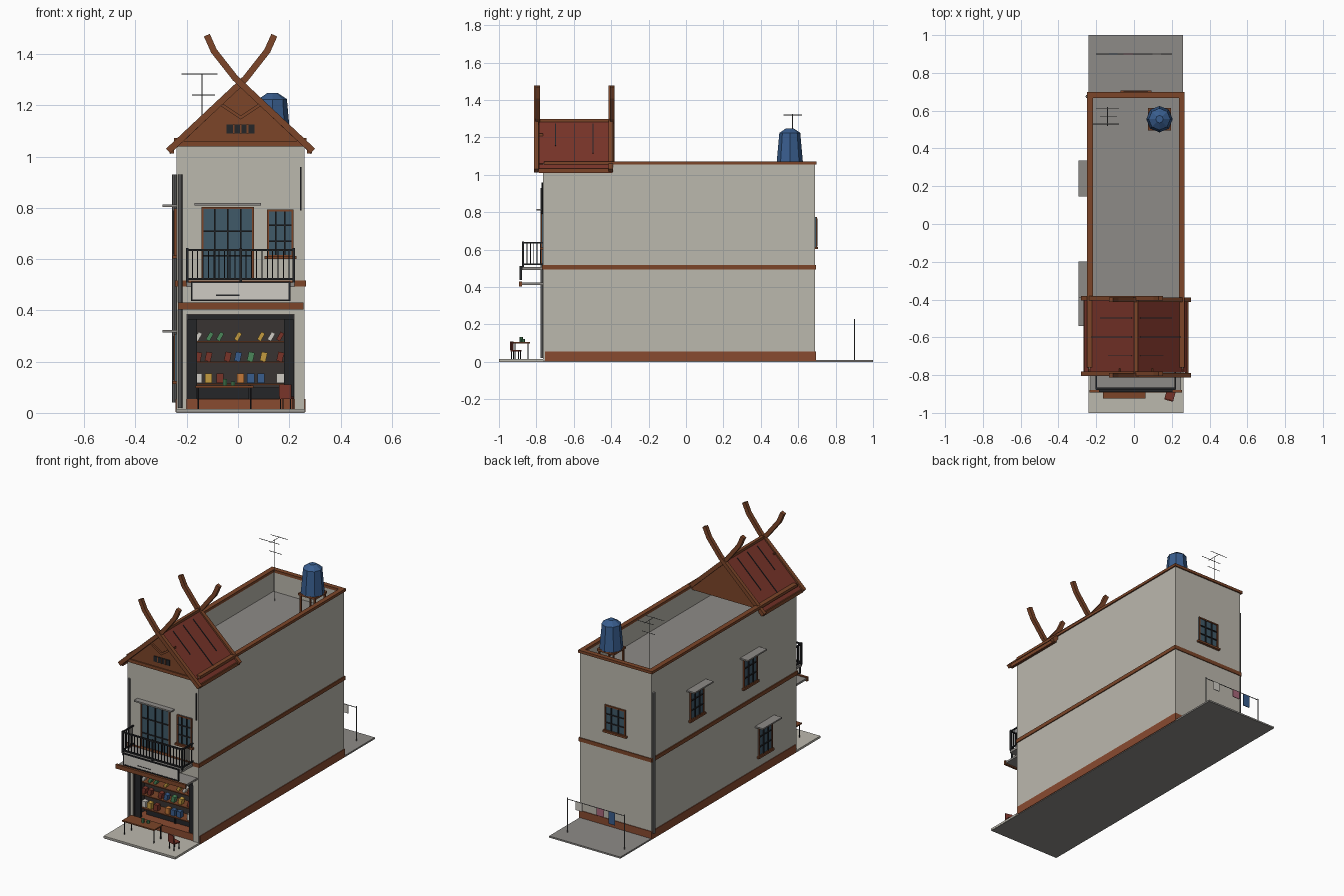
import bpy, bmesh, math, random
from mathutils import Matrix, Vector

if "Cube" in bpy.data.objects:
    bpy.data.objects.remove(bpy.data.objects["Cube"])

random.seed(4)
CX = 0.01  # building centre line


def mat(name, r, g, b):
    m = bpy.data.materials.new(name)
    m.diffuse_color = (r, g, b, 1)
    m.use_nodes = True
    m.node_tree.nodes["Principled BSDF"].inputs["Base Color"].default_value = m.diffuse_color
    return m


WALL = mat("plaster", .50, .48, .42)
CONC = mat("concrete", .27, .26, .245)
BROWN = mat("timber", .20, .06, .022)
BRICK = mat("brick_paint", .25, .07, .03)
RED = mat("roof_red", .19, .034, .022)
GLASS = mat("glass", .05, .10, .14)
DARK = mat("dark_metal", .018, .019, .022)
INNER = mat("shop_interior", .04, .034, .032)
BLUE = mat("tank_blue", .04, .11, .27)
PIPE = mat("pipe_grey", .16, .16, .16)
WHITE = mat("white", .62, .60, .55)
YELLOW = mat("yellow", .55, .33, .05)
GREEN = mat("green", .07, .24, .10)
ORANGE = mat("orange", .55, .19, .04)
PINK = mat("pink", .40, .14, .20)


def finish(name, bm, m):
    bmesh.ops.recalc_face_normals(bm, faces=bm.faces)
    me = bpy.data.meshes.new(name)
    bm.to_mesh(me)
    bm.free()
    me.materials.append(m)
    ob = bpy.data.objects.new(name, me)
    bpy.context.collection.objects.link(ob)
    return ob


def boxes(name, m, *items, M=Matrix()):
    """Each item is x0, x1, y0, y1, z0, z1."""
    bm = bmesh.new()
    for x0, x1, y0, y1, z0, z1 in items:
        t = Matrix.Translation(((x0 + x1) / 2, (y0 + y1) / 2, (z0 + z1) / 2))
        s = Matrix.Diagonal((x1 - x0, y1 - y0, z1 - z0, 1))
        bmesh.ops.create_cube(bm, size=1, matrix=M @ t @ s)
    return finish(name, bm, m)


def prism(name, m, profile, y0, y1):
    """Extrude an x,z profile along y."""
    bm = bmesh.new()
    f = bm.faces.new([bm.verts.new((CX + x, y0, z)) for x, z in profile])
    r = bmesh.ops.extrude_face_region(bm, geom=[f])
    bmesh.ops.translate(bm, vec=(0, y1 - y0, 0), verts=[v for v in r["geom"] if isinstance(v, bmesh.types.BMVert)])
    return finish(name, bm, m)


def rods(name, m, r, *pairs, sides=6):
    bm = bmesh.new()
    for a, b in pairs:
        a, b = Vector(a), Vector(b)
        q = (b - a).to_track_quat('Z', 'Y').to_matrix().to_4x4()
        bmesh.ops.create_cone(bm, cap_ends=True, segments=sides, radius1=r, radius2=r, depth=(b - a).length,
                              matrix=Matrix.Translation((a + b) / 2) @ q)
    return finish(name, bm, m)


def cut(ob, *box):
    c = boxes("cutter", WALL, box)
    c.hide_render = True
    mod = ob.modifiers.new("cut", 'BOOLEAN')
    mod.operation, mod.object, mod.solver = 'DIFFERENCE', c, 'EXACT'
    bpy.context.view_layer.objects.active = ob
    bpy.ops.object.modifier_apply(modifier=mod.name)
    bpy.data.objects.remove(c)


# Ground and main body
boxes("ground_slab", CONC, (-.24, .26, -1, 1, 0, .01))
boxes("front_pavement", WALL, (-.242, .262, -1, -.765, .002, .015))
body = boxes("main_walls", WALL, (-.24, .26, -.765, .69, .005, 1.06))
cut(body, -.22, .24, -.74, .67, .93, 1.2)
cut(body, -.20, .22, -.9, -.65, .012, .385)
boxes("roof_deck", CONC, (-.221, .241, -.741, .671, .92, .934))
boxes("base_band", BRICK, (-.244, .264, -.755, .694, .004, .055))
boxes("floor_band", BROWN, (-.246, .266, -.769, .695, .493, .517))
boxes("parapet_cap", BROWN, (-.25, -.218, -.76, .698, 1.055, 1.072), (.238, .268, -.76, .698, 1.055, 1.072),
      (-.25, .268, .668, .698, 1.055, 1.072))

# Shop front: interior, shutters, shelves and goods
boxes("shop_lining", INNER, (-.2, .22, -.656, -.65, .055, .385), (-.2, -.196, -.76, -.65, .055, .385),
      (.216, .22, -.76, -.65, .055, .385), (-.2, .22, -.76, -.65, .381, .385))
boxes("shutter_rails", DARK, (-.2, -.16, -.75, -.735, .03, .38), (.18, .22, -.75, -.735, .03, .38),
      (-.2, .22, -.76, -.73, .365, .385), (-.16, .18, -.69, -.67, .056, .10), (.04, .05, -.7, -.68, .02, .11))
shelf_z = (.115, .2, .28)
boxes("shop_shelves", BROWN, *[(-.18, .18, -.735, -.655, z - .006, z) for z in shelf_z])
stock = ((.155, .037, (-.155, -.115, -.07, .01, .05, .09, .165), 0),
         (.2, .036, (-.155, -.115, -.04, 0, .05, .10, .165), 12),
         (.28, .034, (-.155, -.11, -.07, .0, .09, .13, .165), 30))
palette = (RED, WHITE, YELLOW, BLUE, GREEN, ORANGE)
for z, (_, h, xs, tilt) in zip(shelf_z, stock):
    for i, x in enumerate(xs):
        M = Matrix.Translation((x, -.71, z + h / 2 + .001)) @ Matrix.Rotation(math.radians(tilt), 4, 'Y')
        w = .014 - tilt * .0002
        boxes("shelf_goods", random.choice(palette), (-w, w, -.015, .015, -h / 2, h / 2), M=M)

# Awning, sign board and balcony
boxes("awning_slab", CONC, (-.23, .25, -.885, -.76, .412, .424))
boxes("awning_fascia", BROWN, (-.235, .255, -.892, -.878, .404, .43))
boxes("sign_board", WHITE, (-.18, .2, -.886, -.878, .44, .51))
boxes("sign_frame", DARK, (-.184, .204, -.889, -.877, .506, .512), (-.184, .204, -.889, -.877, .437, .443),
      (-.184, -.178, -.889, -.877, .437, .512), (.198, .204, -.889, -.877, .437, .512),
      (-.085, .005, -.888, -.885, .457, .461))
boxes("balcony_slab", CONC, (-.2, .22, -.878, -.76, .492, .508))
bars = [(-.203, .223, -.876, -.866, z, z + .008) for z in (.518, .632)]
bars += [(x - .004, x + .004, -.876, -.765, z, z + .008) for x in (-.199, .219) for z in (.518, .632)]
bars += [(x - .005, x + .005, -.876, -.866, .505, .644) for x in (-.198, CX, .218)]
bars += [(-.199 + .0209 * i - .002, -.199 + .0209 * i + .002, -.873, -.869, .52, .635) for i in range(1, 20)]
bars += [(x - .002, x + .002, -.87 + .018 * i, -.866 + .018 * i, .52, .635) for x in (-.199, .219) for i in range(1, 6)]
boxes("balcony_railing", DARK, *bars)


def window(name, M, w, h, cols, rows, canopy=0, sill=True):
    """Window facing local -y, origin at bottom centre on the wall."""
    a, t = w / 2, .008
    boxes(name + "_glass", GLASS, (-a, a, -.005, .01, 0, h), M=M)
    fr = [(-a, -a + t, -.01, .01, 0, h), (a - t, a, -.01, .01, 0, h), (-a, a, -.01, .01, h - t, h), (-a, a, -.01, .01, 0, t)]
    if sill:
        fr.append((-a - .01, a + .01, -.016, .01, -.008, .004))
    boxes(name + "_frame", BROWN, *fr, M=M)
    g = [(-a + w * i / cols - .003, -a + w * i / cols + .003, -.012, 0, t, h - t) for i in range(1, cols)]
    g += [(-a + t, a - t, -.011, 0, h * j / rows - .003, h * j / rows + .003) for j in range(1, rows)]
    boxes(name + "_grille", DARK, *g, M=M)
    if canopy:
        c = a + .028
        boxes(name + "_canopy", CONC, (-c, c, -canopy, .01, h + .006, h + .015), M=M)


# Doors and windows on front, left side and back
window("balcony_door", Matrix.Translation((-.04, -.765, .518)), .205, .285, 4, 3, .035, False)
window("front_window", Matrix.Translation((.165, -.765, .608)), .105, .185, 3, 3)
left = Matrix.Rotation(-math.pi / 2, 4, 'Z')
for y, z in ((.24, .61), (-.295, .61), (-.445, .12)):
    window("side_window", Matrix.Translation((-.24, y, z)) @ left, .135, .188, 3, 3, .055)
window("back_window", Matrix.Translation((CX, .69, .61)) @ Matrix.Rotation(math.pi, 4, 'Z'), .145, .165, 3, 3)

# Gable roof
prism("gable_roof", RED, [(-.275, 1.03), (0, 1.293), (.275, 1.03), (.275, 1.01), (0, 1.27), (-.275, 1.01)], -.785, -.395)
for y in (-.775, -.425):
    prism("gable_panel", BROWN, [(-.245, 1.04), (.245, 1.04), (0, 1.272)], y, y + .02)
boxes("gable_beam", BROWN, (-.24, .26, -.782, -.755, 1.04, 1.06))
boxes("gable_vent", DARK, (-.045, .065, -.78, -.76, 1.09, 1.125))
boxes("vent_slats", BROWN, *[(x, x + .006, -.783, -.765, 1.09, 1.125) for x in (-.02, .007, .034)])
boxes("ridge_cap", BROWN, (CX - .01, CX + .01, -.785, -.395, 1.282, 1.299))
boxes("eave_beams", BROWN, (-.268, -.25, -.795, -.39, 1.012, 1.034), (.27, .288, -.795, -.39, 1.012, 1.034))
for s in (-1, 1):
    M = Matrix.Translation((CX, 0, 1.293)) @ Matrix.Rotation(s * math.radians(43.7), 4, 'Y')
    seams = [(min(s * .03, s * L), max(s * .03, s * L), y, y + .005, -.002, .003)
             for y, L in ((-.7, .2), (-.6, .34), (-.5, .26))]
    boxes("roof_seams", DARK, *seams, M=M)
    # Crossing bargeboards ending in upswept horns
    path = [(-.282, 1.022), (.02, 1.305), (.104, 1.412), (.13, 1.47)]
    for n, y in enumerate((-.808, -.41)):
        yo = y + .004 * s
        for k, ((xa, za), (xb, zb)) in enumerate(zip(path, path[1:])):
            d = Vector((xb - xa, zb - za)).normalized()
            nx, nz = -d.y * .0125, d.x * .0125
            xb, zb = xb + d.x * .004, zb + d.y * .004
            prism("roof_horn" if k else "bargeboard", BROWN,
                  [(s * (xa + nx), za + nz), (s * (xb + nx), zb + nz), (s * (xb - nx), zb - nz), (s * (xa - nx), za - nz)],
                  yo, yo + .024)
    prism("gable_brace", BROWN, [(0, 1.145), (s * .09, 1.205), (s * .09, 1.22), (0, 1.16)], -.785, -.765)

# Water tank on stand
bm = bmesh.new()
T = Matrix.Translation
bmesh.ops.create_cone(bm, cap_ends=True, segments=8, radius1=.07, radius2=.056, depth=.155, matrix=T((.135, .555, 1.145)))
bmesh.ops.create_cone(bm, cap_ends=True, segments=8, radius1=.058, radius2=.02, depth=.026, matrix=T((.135, .555, 1.2355)))
finish("water_tank", bm, BLUE)
boxes("tank_stand", BROWN, (.075, .195, .495, .615, 1.055, 1.068),
      *[(x, x + .01, y, y + .01, .93, 1.06) for x in (.08, .18) for y in (.5, .6)])

# Antenna, downpipes and conduit
ax, ay = -.14, .57
rods("antenna", PIPE, .002, ((ax, ay, .93), (ax, ay, 1.325)), ((ax, ay - .05, 1.32), (ax, ay + .05, 1.32)),
     ((ax - .08, ay - .04, 1.322), (ax + .06, ay - .04, 1.322)), ((ax - .06, ay + .04, 1.322), (ax + .06, ay + .04, 1.322)),
     ((ax - .04, ay, 1.24), (ax + .05, ay, 1.24)), sides=4)
rods("downpipes", PIPE, .009, ((-.226, -.768, .02), (-.226, -.768, .93)), ((-.248, .675, .04), (-.248, .675, .93)), sides=8)
rods("conduit", DARK, .004, ((.245, -.768, .79), (.245, -.768, .96)))

# Table and chair on the pavement
boxes("table_top", BROWN, (-.165, .06, -.925, -.835, .098, .106))
rods("table_legs", DARK, .003, *[((x, y, .012), (x, y, .1)) for x in (-.155, .05) for y in (-.915, -.845)])
rods("table_cups", GREEN, .009, ((-.05, -.88, .106), (-.05, -.88, .132)), ((-.02, -.87, .106), (-.02, -.87, .122)))
M = T((.19, -.91, 0)) @ Matrix.Rotation(math.radians(-15), 4, 'Z')
boxes("chair_seat", RED, (-.024, .024, -.022, .024, .055, .063), (-.024, .024, -.026, -.019, .063, .11), M=M)
boxes("chair_legs", DARK, *[(x - .002, x + .002, y - .002, y + .002, .012, .056) for x in (-.02, .02) for y in (-.018, .02)], M=M)

# Clothes line behind the building
rods("clothes_line", PIPE, .0025, ((-.2, .9, .01), (-.2, .9, .23)), ((.2, .9, .01), (.2, .9, .23)), ((-.2, .9, .222), (.2, .9, .222)))
for x, w, h, m in ((.12, .045, .055, WHITE), (-.03, .05, .05, PINK), (-.11, .045, .08, BLUE)):
    boxes("hanging_cloth", m, (x - w / 2, x + w / 2, .898, .902, .224 - h, .224))
